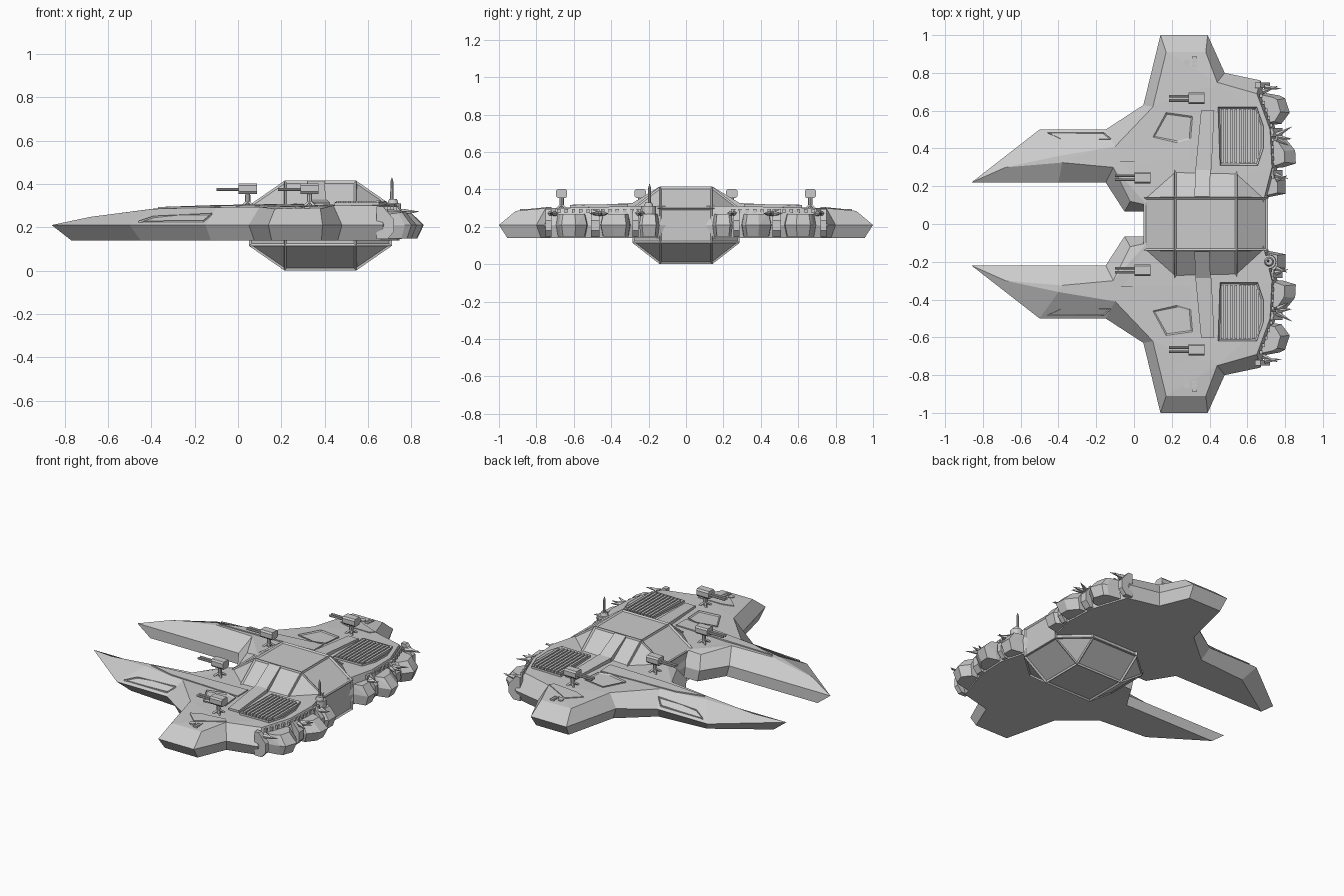
import bpy, bmesh, math
from mathutils import Vector, Matrix
from mathutils.bvhtree import BVHTree

if "Cube" in bpy.data.objects:
    bpy.data.objects.remove(bpy.data.objects["Cube"])


def finish(name, bm, mirror=True):
    bmesh.ops.recalc_face_normals(bm, faces=bm.faces)
    me = bpy.data.meshes.new(name)
    bm.to_mesh(me)
    bm.free()
    ob = bpy.data.objects.new(name, me)
    bpy.context.collection.objects.link(ob)
    if mirror:
        m = ob.modifiers.new("mirror", 'MIRROR')
        m.use_axis = (False, True, False)
        m.merge_threshold = 0.0005
    return ob


def add_hull(bm, pts):
    vs = [bm.verts.new(p) for p in pts]
    r = bmesh.ops.convex_hull(bm, input=vs)
    bad = [g for g in r["geom_interior"] if isinstance(g, bmesh.types.BMVert)]
    if bad:
        bmesh.ops.delete(bm, geom=bad, context='VERTS')


def add_box(bm, c, s):
    m = Matrix.Translation(c) @ Matrix.Diagonal((*s, 1))
    bmesh.ops.create_cube(bm, size=1, matrix=m)


def add_cone(bm, a, b, r1, r2, n=8):
    a, b = Vector(a), Vector(b)
    d = b - a
    m = Matrix.Translation((a + b) / 2) @ d.to_track_quat('Z', 'Y').to_matrix().to_4x4()
    bmesh.ops.create_cone(bm, cap_ends=True, segments=n, radius1=r1, radius2=r2,
                          depth=d.length, matrix=m)


# Winged hull: widest outline (x, y) paired with top edge (x, y, z)
pairs = [(-.86, .22, -.68, .30, .248), (-.50, .50, -.40, .36, .284), (-.15, .50, -.10, .41, .292),
         (.05, .63, .10, .62, .294), (.14, 1.0, .17, .91, .285), (.39, 1.0, .38, .91, .285),
         (.48, .80, .44, .75, .30), (.67, .76, .65, .69, .30), (.75, .50, .72, .50, .305),
         (.76, .30, .73, .30, .31), (.70, .10, .68, .10, .31), (.70, 0, .68, 0, .31),
         (.05, 0, .08, 0, .305), (.05, .065, .07, .10, .302), (-.05, .065, -.02, .12, .285),
         (-.15, .22, -.11, .30, .297), (-.40, .22, -.38, .325, .287)]
bm = bmesh.new()
mid = [bm.verts.new((a, b, .21)) for a, b, *_ in pairs]
top = [bm.verts.new((c, d, z)) for _, _, c, d, z in pairs]
low = [bm.verts.new((a + (c - a) * .5, b + (d - b) * .5 if b > .3 else b, .14))
       for a, b, c, d, _ in pairs]
n = len(pairs)
for i in range(n):
    j = (i + 1) % n
    if i == 11:          # open on the centre line
        continue
    bm.faces.new((mid[i], mid[j], top[j], top[i]))
    bm.faces.new((low[i], low[j], mid[j], mid[i]))
caps = [bm.faces.new(top), bm.faces.new(low)]
bmesh.ops.triangulate(bm, faces=caps)
tree = BVHTree.FromBMesh(bm)
finish("winged_hull", bm)


def height(x, y):
    hit = tree.ray_cast(Vector((x, y, 1)), Vector((0, 0, -1)))[0]
    return hit.z if hit else .21


def plate(name, pts, lift, rim=0, depth=0):
    """Panel draped over the hull, optionally with a sunken middle."""
    bm = bmesh.new()
    up = [bm.verts.new((x, y, height(x, y) + lift)) for x, y in pts]
    dn = [bm.verts.new((x, y, height(x, y) - .02)) for x, y in pts]
    k = len(pts)
    for i in range(k):
        j = (i + 1) % k
        bm.faces.new((dn[i], dn[j], up[j], up[i]))
    bm.faces.new(dn)
    f = bm.faces.new(up)
    bmesh.ops.recalc_face_normals(bm, faces=bm.faces)
    if rim:
        bmesh.ops.inset_region(bm, faces=[f], thickness=rim, depth=-depth)
    return finish(name, bm)


plate("shoulder_plate", [(-.37, .34), (-.20, .39), (.30, .43), (.30, .33), (-.10, .33)], .007)
plate("access_panel", [(.10, .46), (.17, .59), (.31, .57), (.30, .45), (.23, .43)], .007, .01, .006)
plate("flank_slot", [(-.46, .485), (-.39, .45), (-.12, .45), (-.16, .485)], .008, .007, .007)
plate("wingtip_ridge", [(.19, .755), (.27, .83), (.44, .745), (.42, .72), (.26, .73)], .005)
vent = [(.445, .62), (.65, .62), (.685, .52), (.685, .40), (.655, .31), (.455, .31)]
plate("vent_frame", vent, .014, .012, .012)

# Vent slats
bm = bmesh.new()
for i in range(9):
    x = .468 + i * .0235
    cut = max(0, x - .63) * 1.6
    add_box(bm, (x, .465, .309), (.014, .285 - cut, .022))
finish("vent_slats", bm)

# Wingtip fittings and rear edge bolts
bm = bmesh.new()
add_cone(bm, (.28, .855, .27), (.28, .855, .296), .018, .018, 12)
for dy in (-.022, 0, .022):
    add_box(bm, (.32, .858 + dy, .287), (.026, .016, .018))
finish("wingtip_fittings", bm)
bm = bmesh.new()
for i in range(12):
    t = i / 11
    y = .25 + .43 * t
    x = .735 if y < .5 else .735 - (y - .5) * .35
    add_box(bm, (x, y, .285), (.014, .018, .022))
finish("rear_bolts", bm)

# Faceted cabin: 26-sided solid with sunken panels
bm = bmesh.new()
S = (-1, 1)
add_hull(bm, [(.38 + sx * a, sy * b, .2075 + sz * c) for sx in S for sy in S for sz in S
              for a, b, c in ((.165, .14, .2075), (.33, .14, .093), (.165, .287, .093))])
bmesh.ops.dissolve_limit(bm, angle_limit=.02, verts=bm.verts, edges=bm.edges)
bmesh.ops.recalc_face_normals(bm, faces=bm.faces)
bmesh.ops.inset_individual(bm, faces=bm.faces[:], thickness=.014, depth=-.008)
finish("cabin", bm, False)

# Strap running from cabin roof down onto each wing
bm = bmesh.new()
add_hull(bm, [(x, .145, z) for x in (.32, .40) for z in (.36, .413)] +
         [(x, .29, z) for x in (.325, .405) for z in (.28, .325)])
add_hull(bm, [(x, .285, z) for x in (.325, .41) for z in (.28, .327)] +
         [(x, .60, z) for x in (.355, .425) for z in (.28, .312)])
finish("cabin_strap", bm)

# Gun turrets, two per side
for name, x, y in (("inner_turret", .045, .245), ("outer_turret", .33, .665)):
    bm = bmesh.new()
    z = height(x, y)
    for k in range(4):
        a = math.pi / 4 + k * math.pi / 2
        p = Vector((math.cos(a), math.sin(a), 0)) * .035
        add_cone(bm, Vector((x, y, z + .022)), Vector((x, y, z - .002)) + p, .008, .006, 4)
    add_cone(bm, (x, y, z - .01), (x, y, .37), .013, .011)
    add_hull(bm, [(x + dx, y + dy, .378 + dz) for dx in (-.042, .042)
                  for dy, dz in ((-.03, -.014), (-.03, .014), (-.022, .024), (.022, .024),
                                 (.03, .014), (.03, -.014), (.022, -.024), (-.022, -.024))])
    for dy in (-.011, .011):
        add_cone(bm, (x - .03, y + dy, .374), (x - .145, y + dy, .374), .007, .007)
    finish(name, bm)

# Engine blocks bulging from the stern
engines = (((.66, .70), (.77, .68), (.80, .665), (.825, .59), (.78, .53), (.68, .52)),
           ((.68, .46), (.80, .455), (.853, .39), (.857, .32), (.79, .30), (.68, .29)),
           ((.66, .25), (.78, .25), (.803, .235), (.803, .16), (.70, .14), (.66, .14)))
bm = bmesh.new()
for e in engines:
    cy = sum(p[1] for p in e) / 6
    add_hull(bm, [(x, y, .21) for x, y in e] +
             [(.66 + (x - .66) * s, cy + (y - cy) * .85, z) for x, y in e
              for s, z in ((.7, .268), (.85, .148))])
finish("engine_blocks", bm)

# Dividers between engines
bm = bmesh.new()
for y, x, w in ((.735, .72, .03), (.485, .785, .045), (.27, .785, .03)):
    add_hull(bm, [(px, y + dy, z) for dy in (-w / 2, w / 2)
                  for px, z in ((.64, .145), (.64, .295), (x - .05, .295), (x, .235), (x, .18), (x - .03, .145))])
finish("engine_dividers", bm)

# Stern spines
bm = bmesh.new()
for x, y, dx, dy in ((.69, .725, .09, -.01), (.68, .70, .08, .03), (.755, .47, .08, .045), (.76, .46, .075, -.01),
                     (.76, .45, .06, -.035), (.745, .26, .07, -.02), (.75, .235, .06, .02)):
    add_cone(bm, (x, y, .27), (x + dx, y + dy, .272), .015, .001, 5)
finish("stern_spines", bm)

# Single mast behind the cabin
bm = bmesh.new()
add_cone(bm, (.715, -.2, .22), (.715, -.2, .31), .04, .037, 12)
add_cone(bm, (.715, -.2, .31), (.715, -.2, .33), .025, .018, 12)
add_cone(bm, (.71, -.195, .32), (.71, -.195, .41), .008, .007)
add_cone(bm, (.71, -.195, .41), (.71, -.195, .43), .007, .001)
finish("mast", bm, False)
